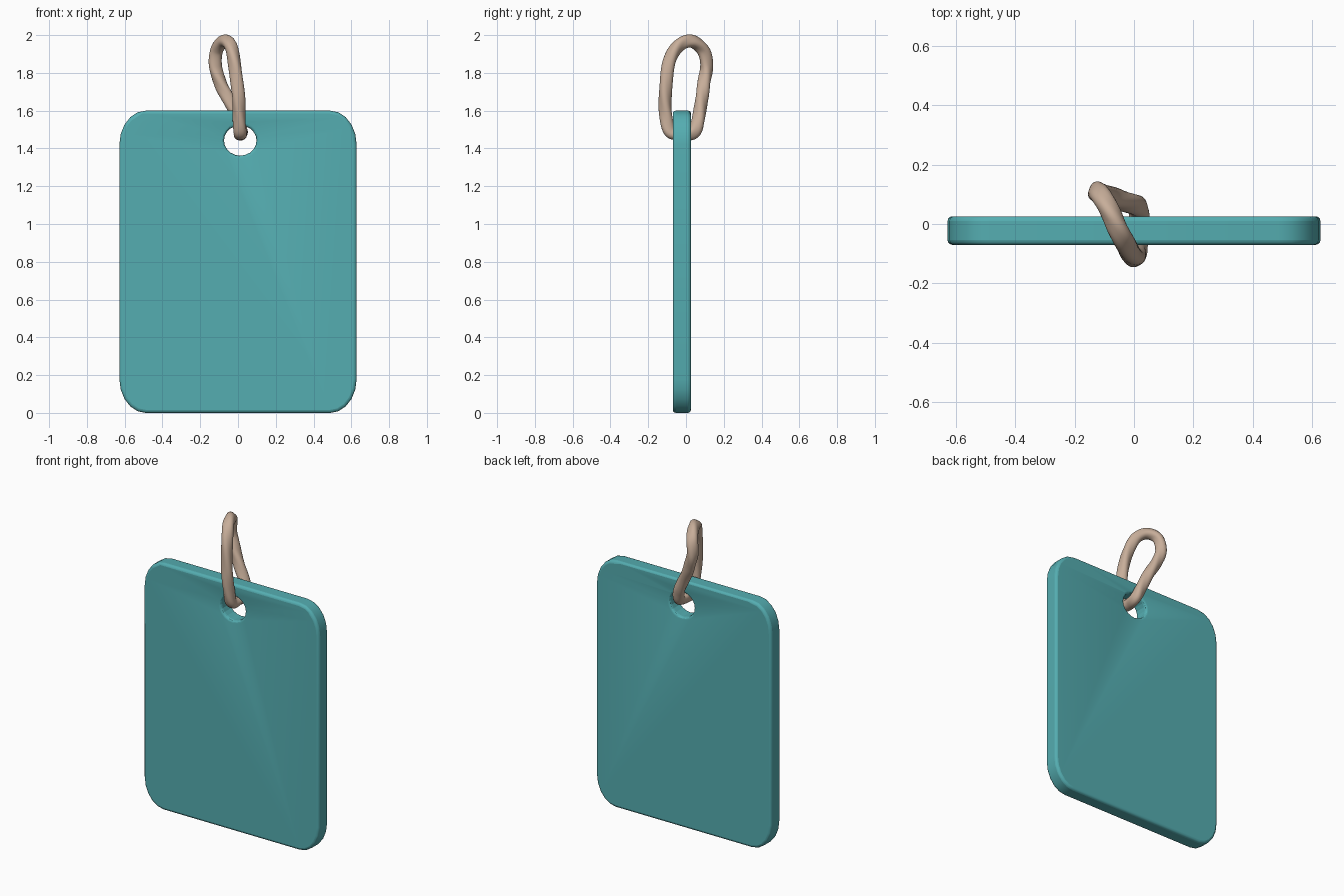
import bpy, bmesh, math
from mathutils import Vector

if "Cube" in bpy.data.objects:
    bpy.data.objects.remove(bpy.data.objects["Cube"])


def material(name, rgb):
    m = bpy.data.materials.new(name)
    m.diffuse_color = (*rgb, 1)
    m.use_nodes = True
    m.node_tree.nodes["Principled BSDF"].inputs["Base Color"].default_value = m.diffuse_color
    return m


teal = material("teal", (0.09, 0.42, 0.44))
tan = material("tan rope", (0.57, 0.42, 0.32))


def make_object(name, bm, mat):
    bmesh.ops.recalc_face_normals(bm, faces=bm.faces)
    mesh = bpy.data.meshes.new(name)
    bm.to_mesh(mesh)
    bm.free()
    ob = bpy.data.objects.new(name, mesh)
    bpy.context.collection.objects.link(ob)
    mesh.materials.append(mat)
    return ob


def prism(name, outline, y0, y1, mat):
    """Extrude an (x, z) outline along y."""
    bm = bmesh.new()
    face = bm.faces.new([bm.verts.new((x, y0, z)) for x, z in outline])
    new = bmesh.ops.extrude_face_region(bm, geom=[face])["geom"]
    bmesh.ops.translate(bm, vec=(0, y1 - y0, 0),
                        verts=[v for v in new if isinstance(v, bmesh.types.BMVert)])
    return make_object(name, bm, mat)


def smooth(ob, angle):
    bpy.ops.object.select_all(action='DESELECT')
    ob.select_set(True)
    bpy.context.view_layer.objects.active = ob
    bpy.ops.object.shade_smooth_by_angle(angle=math.radians(angle))


# Tag plate: rounded rectangle
W, H, RX, RZ, STEPS = 0.628, 1.6, 0.14, 0.18, 5
outline = []
for k, (sx, top) in enumerate([(1, 1), (-1, 1), (-1, 0), (1, 0)]):
    cx, cz = sx * (W - RX), (H - RZ if top else RZ)
    for i in range(STEPS + 1):
        a = math.pi / 2 * (k + i / STEPS)
        outline.append((cx + RX * math.cos(a), cz + RZ * math.sin(a)))
plate = prism("tag_plate", outline, -0.07, 0.026, teal)

# Cord hole
hole = [(0.012 + 0.086 * math.cos(math.tau * i / 20),
         1.442 + 0.08 * math.sin(math.tau * i / 20)) for i in range(20)]
cutter = prism("hole_cutter", hole, -0.3, 0.3, teal)
cutter.hide_render = True
cutter.hide_set(True)
cut = plate.modifiers.new("hole", 'BOOLEAN')
cut.object = cutter
cut.solver = 'EXACT'
bev = plate.modifiers.new("soft_edges", 'BEVEL')
bev.width, bev.segments = 0.016, 3
bev.limit_method, bev.angle_limit = 'ANGLE', math.radians(50)
smooth(plate, 40)

# Cord loop: closed path through the hole
path = [Vector(p) for p in [
    (0.012, -0.022, 1.478), (0.012, -0.085, 1.488), (0.006, -0.106, 1.58),
    (0.0, -0.110, 1.70), (-0.018, -0.09, 1.85), (-0.042, -0.04, 1.945),
    (-0.075, 0.03, 1.966), (-0.11, 0.092, 1.92), (-0.12, 0.108, 1.83),
    (-0.09, 0.095, 1.74), (-0.045, 0.08, 1.65), (0.002, 0.066, 1.55),
    (0.018, 0.04, 1.486)]]


def spline(t):
    """Closed Catmull-Rom curve."""
    n = len(path)
    i, f = int(t) % n, t - int(t)
    a, b, c, d = (path[(i + j) % n] for j in (-1, 0, 1, 2))
    return 0.5 * (2 * b + (c - a) * f + (2 * a - 5 * b + 4 * c - d) * f * f
                  + (3 * b - a - 3 * c + d) * f ** 3)


# Twisted three-strand section swept along the path
RINGS, SIDES, RADIUS, LOBES, TURNS = 130, 24, 0.034, 3, 6
pts = [spline(len(path) * i / RINGS) for i in range(RINGS)]
loop_axis = Vector((0.9, 0.4, 0)).normalized()
bm = bmesh.new()
rings = []
for i, p in enumerate(pts):
    tangent = (pts[(i + 1) % RINGS] - pts[i - 1]).normalized()
    u = (loop_axis - tangent * loop_axis.dot(tangent)).normalized()
    v = tangent.cross(u)
    ring = []
    for s in range(SIDES):
        a = math.tau * s / SIDES
        lobe = math.cos(LOBES * a + math.tau * TURNS * i / RINGS)
        r = RADIUS * (1 + 0.07 * lobe)
        ring.append(bm.verts.new(p + r * (u * math.cos(a) + v * math.sin(a))))
    rings.append(ring)
for i in range(RINGS):
    a, b = rings[i], rings[(i + 1) % RINGS]
    for s in range(SIDES):
        t = (s + 1) % SIDES
        bm.faces.new((a[s], a[t], b[t], b[s]))
cord = make_object("cord_loop", bm, tan)
smooth(cord, 60)
